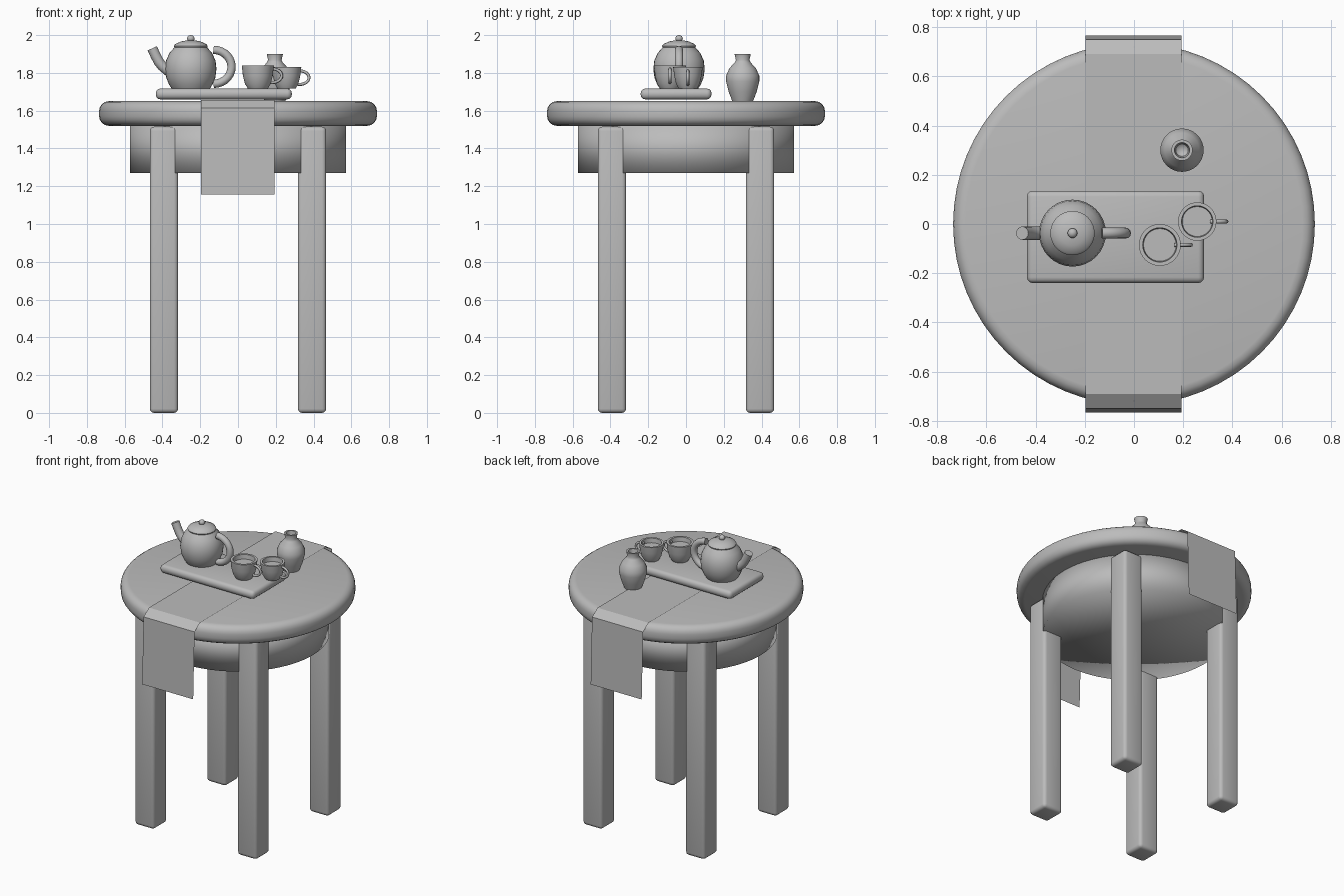
import bpy, bmesh, math
from mathutils import Vector

cube = bpy.data.objects.get("Cube")
if cube:
    bpy.data.objects.remove(cube, do_unlink=True)

GREY = (0.5, 0.5, 0.5, 1)
grey = bpy.data.materials.new("plain_grey")
grey.use_nodes = True
grey.diffuse_color = GREY
grey.node_tree.nodes["Principled BSDF"].inputs["Base Color"].default_value = GREY


def add_object(name, bm, angle=None):
    """Turn a bmesh into a smooth object; an angle keeps sharper edges hard."""
    bmesh.ops.recalc_face_normals(bm, faces=bm.faces)
    mesh = bpy.data.meshes.new(name)
    bm.to_mesh(mesh)
    bm.free()
    mesh.materials.append(grey)
    mesh.shade_smooth()
    obj = bpy.data.objects.new(name, mesh)
    bpy.context.collection.objects.link(obj)
    if angle:
        bpy.ops.object.select_all(action='DESELECT')
        obj.select_set(True)
        bpy.context.view_layer.objects.active = obj
        bpy.ops.object.shade_smooth_by_angle(angle=math.radians(angle))
    return obj


def lathe(name, profile, centre=(0, 0), steps=32, angle=None):
    """Spin a (radius, height) profile about a vertical axis."""
    bm = bmesh.new()
    verts = [bm.verts.new((r, 0, z)) for r, z in profile]
    edges = [bm.edges.new(pair) for pair in zip(verts, verts[1:])]
    bmesh.ops.spin(bm, geom=verts + edges, cent=(0, 0, 0), axis=(0, 0, 1),
                   angle=math.tau, steps=steps, use_duplicate=False)
    bmesh.ops.remove_doubles(bm, verts=bm.verts, dist=0.0001)
    bmesh.ops.translate(bm, verts=bm.verts, vec=(*centre, 0))
    return add_object(name, bm, angle)


def rounded_box(name, low, high, radius, segments=3):
    """Box between two corners with rounded edges."""
    low, high = Vector(low), Vector(high)
    bm = bmesh.new()
    bmesh.ops.create_cube(bm, size=1)
    bmesh.ops.scale(bm, verts=bm.verts, vec=high - low)
    bmesh.ops.translate(bm, verts=bm.verts, vec=(low + high) / 2)
    bmesh.ops.bevel(bm, geom=bm.edges[:], offset=radius, segments=segments,
                    profile=0.5, affect='EDGES')
    return add_object(name, bm)


def tube(name, path, radius, y, sides=12):
    """Round tube along an (x, z) path lying in one vertical plane."""
    bm = bmesh.new()
    pts = [Vector((x, y, z)) for x, z in path]
    rings = []
    for i, p in enumerate(pts):
        along = (pts[min(i + 1, len(pts) - 1)] - pts[max(i - 1, 0)]).normalized()
        side = Vector((0, 1, 0))
        up = along.cross(side)
        turns = [math.tau * k / sides for k in range(sides)]
        rings.append([bm.verts.new(p + radius * (math.cos(t) * side + math.sin(t) * up))
                      for t in turns])
    for a, b in zip(rings, rings[1:]):
        for k in range(sides):
            j = (k + 1) % sides
            bm.faces.new((a[k], a[j], b[j], b[k]))
    bm.faces.new(rings[0])
    bm.faces.new(rings[-1])
    return add_object(name, bm, 50)


def arc(cx, cz, rx, rz, start, end, count=14):
    """Points on part of an ellipse, angles in degrees."""
    angles = [math.radians(start + (end - start) * i / count) for i in range(count + 1)]
    return [(cx + rx * math.cos(a), cz + rz * math.sin(a)) for a in angles]


# Round table top with a soft edge, and the drum below it
lathe("table_top", [(0, 1.52)] + arc(0.685, 1.57, 0.05, 0.05, -90, 0, 4)
      + arc(0.685, 1.6, 0.05, 0.05, 0, 90, 4) + [(0, 1.65)], steps=64)
lathe("apron", [(0, 1.27), (0.573, 1.27), (0.573, 1.53), (0, 1.53)], steps=64)

# Four square legs
for sx, side in ((-1, "right"), (1, "left")):
    for sy, end in ((-1, "front"), (1, "back")):
        x, y = 0.392 * sx, 0.392 * sy
        rounded_box(f"{end}_{side}_leg", (x - 0.075, y - 0.075, 0),
                    (x + 0.075, y + 0.075, 1.515), 0.022)

# Thin cloth runner draped over the front and back edges
half = [(0.765, 1.155), (0.75, 1.615), (0.69, 1.656)]
drape = [(-y, z) for y, z in half] + half[::-1]
bm = bmesh.new()
rows = [[bm.verts.new((x, y, z)) for x in (-0.197, 0.193)] for y, z in drape]
for a, b in zip(rows, rows[1:]):
    bm.faces.new((a[0], a[1], b[1], b[0]))
add_object("table_runner", bm, 10)

# Serving tray
rounded_box("tray", (-0.435, -0.24, 1.66), (0.285, 0.135, 1.717), 0.024)

# Teapot: body, lid with knob, spout and handle
POT = (-0.25, -0.037)
lathe("teapot_body", [(0, 1.715), (0.1, 1.715), (0.115, 1.738), (0.13, 1.775),
                      (0.136, 1.82), (0.131, 1.865), (0.113, 1.905),
                      (0.085, 1.937), (0, 1.937)], POT, angle=40)
lathe("teapot_lid", [(0, 1.932), (0.086, 1.932), (0.09, 1.942), (0.082, 1.953),
                     (0.05, 1.967), (0.015, 1.973), (0, 1.973)], POT, angle=50)
lathe("lid_knob", [(0, 1.96)] + arc(0, 1.982, 0.02, 0.018, -60, 80, 8) + [(0, 2.0)],
      POT, 20)
tube("teapot_spout", [(-0.33, 1.785), (-0.37, 1.81), (-0.4, 1.835), (-0.42, 1.86),
                      (-0.437, 1.893), (-0.454, 1.93)], 0.027, POT[1], 16)
tube("teapot_handle", arc(-0.13, 1.832, 0.096, 0.09, -90, 90), 0.022, POT[1])

# Two cups holding tea, each with a ring handle
for label, cx, cy, top, r in (("front", 0.105, -0.085, 1.84, 0.085),
                              ("back", 0.257, 0.01, 1.83, 0.078)):
    lathe(f"{label}_cup", [(0, 1.717), (r * 0.62, 1.717), (r * 0.8, 1.742),
                           (r * 0.93, 1.785), (r, top), (r * 0.82, top),
                           (r * 0.78, top - 0.03), (0, top - 0.03)],
          (cx, cy), angle=40)
    tube(f"{label}_cup_handle", arc(cx + r - 0.008, top - 0.055, 0.049, 0.036, -110, 110),
         0.008, cy, 8)

# Small bottle vase with a flared, hollow neck
lathe("vase", [(0, 1.65), (0.055, 1.65), (0.074, 1.7), (0.088, 1.755), (0.088, 1.785),
               (0.07, 1.825), (0.042, 1.855), (0.036, 1.868), (0.043, 1.9),
               (0.031, 1.9), (0.025, 1.86), (0, 1.84)], (0.195, 0.3), angle=40)
